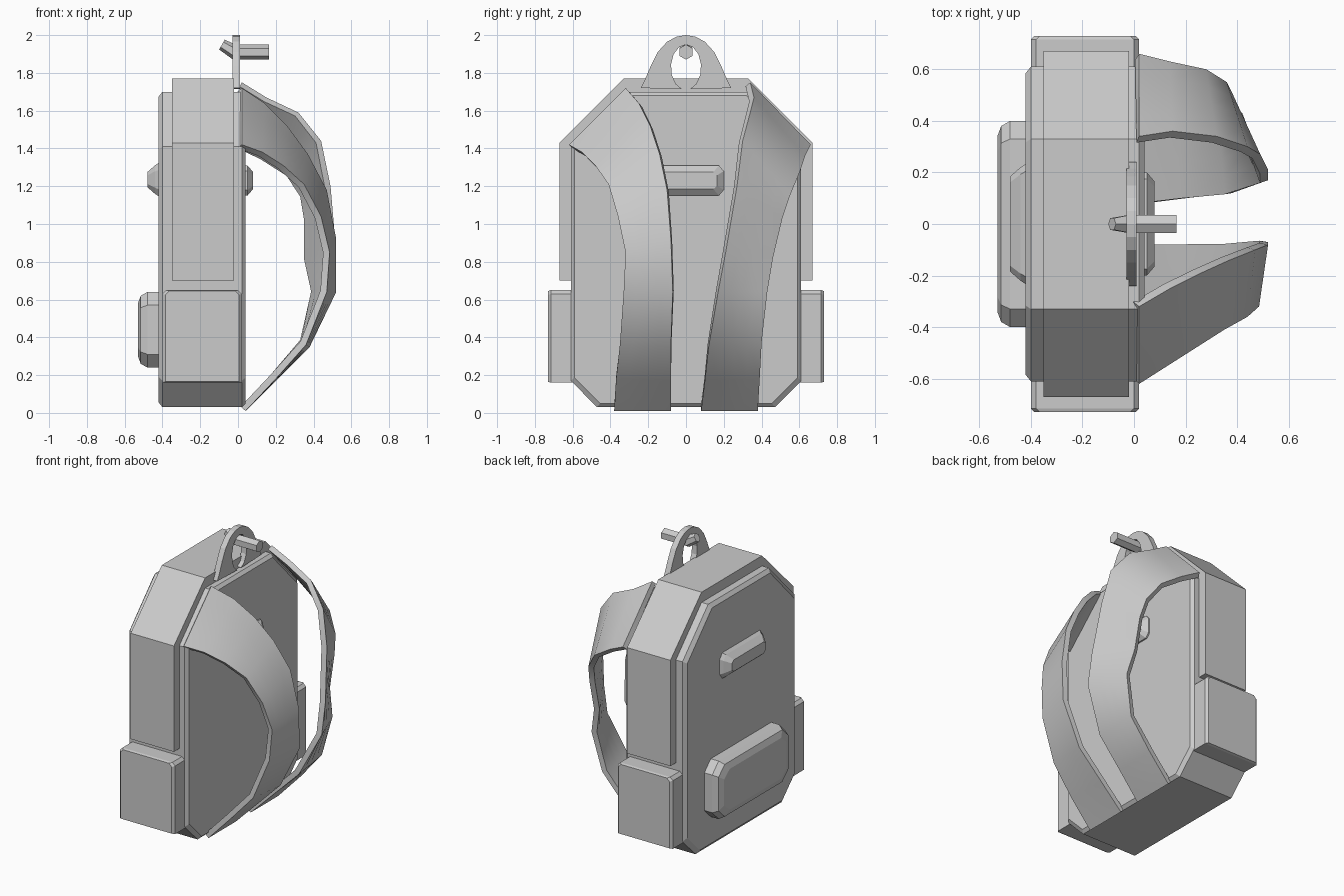
import bpy, bmesh, math

if "Cube" in bpy.data.objects:
    bpy.data.objects.remove(bpy.data.objects["Cube"])

grey = bpy.data.materials.new("light grey")
grey.diffuse_color = (0.6, 0.6, 0.6, 1)
grey.use_nodes = True
grey.node_tree.nodes["Principled BSDF"].inputs["Base Color"].default_value = grey.diffuse_color


def finish(bm, name, smooth=False):
    bmesh.ops.recalc_face_normals(bm, faces=bm.faces)
    me = bpy.data.meshes.new(name)
    bm.to_mesh(me)
    bm.free()
    me.materials.append(grey)
    ob = bpy.data.objects.new(name, me)
    bpy.context.collection.objects.link(ob)
    if smooth:
        bpy.ops.object.select_all(action='DESELECT')
        ob.select_set(True)
        bpy.context.view_layer.objects.active = ob
        bpy.ops.object.shade_smooth_by_angle(angle=math.radians(35))
    return ob


def loft(name, rings):
    """Closed solid through rings of 3D points."""
    bm = bmesh.new()
    vs = [[bm.verts.new(p) for p in r] for r in rings]
    n = len(vs[0])
    for a, b in zip(vs, vs[1:]):
        for i in range(n):
            j = (i + 1) % n
            bm.faces.new((a[i], a[j], b[j], b[i]))
    bm.faces.new(vs[0])
    bm.faces.new(vs[-1][::-1])
    return finish(bm, name)


def slab(name, half, steps):
    """Mirror a (y, z) half outline and loft it along x; steps are (x, inset)."""
    prof = half + [(-y, z) for y, z in reversed(half)]
    zs = [z for _, z in prof]
    zc, h = (max(zs) + min(zs)) / 2, (max(zs) - min(zs)) / 2
    w = max(y for y, _ in prof)
    return loft(name, [[(x, y * (1 - d / w), zc + (z - zc) * (1 - d / h))
                        for y, z in prof] for x, d in steps])


# main body with bevelled front and back panels
slab("bag_body", [(0.47, 0.03), (0.61, 0.17), (0.61, 1.41), (0.33, 1.70)],
     [(-0.42, 0.025), (-0.40, 0), (0.02, 0), (0.04, 0.02)])

# raised shell wrapping the top and sides
slab("top_shell", [(0.67, 0.70), (0.67, 1.43), (0.33, 1.77)],
     [(-0.35, 0), (-0.02, 0)])

# front pocket
slab("front_pocket", [(0.33, 0.24), (0.40, 0.31), (0.40, 0.57), (0.33, 0.64)],
     [(-0.41, 0), (-0.48, 0), (-0.515, 0.02), (-0.53, 0.06)])

# padded bars on the front and back
slab("front_bar", [(0.21, 1.14), (0.24, 1.18), (0.24, 1.29), (0.21, 1.33)],
     [(-0.41, 0), (-0.44, 0.02), (-0.48, 0.055)])
slab("back_bar", [(0.175, 1.15), (0.20, 1.18), (0.20, 1.28), (0.175, 1.31)],
     [(0.03, 0), (0.05, 0), (0.08, 0.035)])

# side pockets
for side, label in ((1, "left"), (-1, "right")):
    b = 0.02
    rings = []
    for y, d in ((0.58, 0), (0.715, 0), (0.73, 0.015)):
        x0, x1, z0, z1 = -0.40 + d, 0.02 - d, 0.16 + d / 3, 0.65 - d / 3
        rings.append([(x, side * y, z) for x, z in (
            (x0, z0), (x1, z0), (x1, z1 - b), (x1 - b, z1),
            (x0 + b, z1), (x0, z1 - b))])
    loft("side_pocket_" + label, rings)

# carry loop
outer = [(0.24, 1.72), (0.215, 1.77), (0.185, 1.84), (0.15, 1.91),
         (0.10, 1.965), (0.05, 1.992), (0, 2.0)]
outer += [(-y, z) for y, z in reversed(outer[:-1])]
n = len(outer) - 1
inner = [(0.08 * math.cos(a), 1.83 + 0.12 * math.sin(a))
         for a in (math.radians(-75 + 330 * i / n) for i in range(n + 1))]
bm = bmesh.new()
rows = [[bm.verts.new((x, y, z)) for y, z in pts]
        for x, pts in ((-0.03, outer), (0.01, outer), (0.01, inner), (-0.03, inner))]
for k in range(4):
    a, c = rows[k], rows[(k + 1) % 4]
    for i in range(n):
        bm.faces.new((a[i], a[i + 1], c[i + 1], c[i]))
for i in (0, n):
    bm.faces.new([r[i] for r in rows])
finish(bm, "carry_loop")

# hexagonal peg through the loop, with a bent tapered tip
hexa = [math.radians(60 * i) for i in range(6)]
loft("loop_peg", [[(x + t * math.cos(a), r * math.sin(a), z + r * math.cos(a))
                   for a in hexa]
                  for x, z, r, t in ((0.165, 1.91, 0.04, 0), (-0.02, 1.91, 0.04, 0.006),
                                     (-0.085, 1.95, 0.026, 0.015))])

# shoulder straps: inner and outer edge paths, then thickness
strap_left = (
    [(0.02, .34, 1.75), (0.15, .36, 1.67), (0.32, .34, 1.59), (0.44, .30, 1.44),
     (0.49, .27, 1.20), (0.52, .21, .85), (0.52, .17, .64), (0.38, .12, .35),
     (0.20, .10, .17), (0.04, .08, .01)],
    [(0.02, .66, 1.42), (0.14, .63, 1.36), (0.28, .60, 1.27), (0.36, .55, 1.15),
     (0.38, .51, 1.03), (0.38, .46, .82), (0.42, .43, .64), (0.36, .40, .37),
     (0.20, .39, .18), (0.04, .38, .01)])
strap_right = (
    [(0.02, -.32, 1.72), (0.14, -.25, 1.64), (0.26, -.19, 1.52), (0.37, -.14, 1.37),
     (0.47, -.10, 1.18), (0.52, -.08, .92), (0.52, -.07, .64), (0.38, -.08, .35),
     (0.20, -.08, .17), (0.04, -.08, .01)],
    [(0.02, -.62, 1.42), (0.13, -.55, 1.38), (0.24, -.48, 1.31), (0.35, -.41, 1.21),
     (0.44, -.36, 1.04), (0.485, -.32, .85), (0.47, -.33, .64), (0.36, -.35, .36),
     (0.20, -.37, .18), (0.04, -.38, .01)])
for label, (ins, out) in (("left", strap_left), ("right", strap_right)):
    bm = bmesh.new()
    cols = 4
    grid = [[bm.verts.new([p + (q - p) * k / cols for p, q in zip(a, b)])
             for k in range(cols + 1)] for a, b in zip(ins, out)]
    for r, s in zip(grid, grid[1:]):
        for k in range(cols):
            bm.faces.new((r[k], r[k + 1], s[k + 1], s[k]))
    bmesh.ops.recalc_face_normals(bm, faces=bm.faces)
    bm.normal_update()
    if sum(f.normal.x for f in bm.faces) < 0:
        bmesh.ops.reverse_faces(bm, faces=bm.faces)
    bm.normal_update()
    # inner skin, offset against the surface normal
    offs = {v: bm.verts.new(v.co - v.normal * 0.035) for r in grid for v in r}
    for f in list(bm.faces):
        bm.faces.new([offs[v] for v in reversed(f.verts)])
    rim = ([r[0] for r in grid] + grid[-1][1:] +
           [r[-1] for r in reversed(grid[:-1])] + grid[0][-2:0:-1])
    for a, b in zip(rim, rim[1:] + rim[:1]):
        bm.faces.new((a, b, offs[b], offs[a]))
    low = min(v.co.z for v in bm.verts)
    for v in bm.verts:
        v.co.z = max(v.co.z, 0.0)
    finish(bm, "shoulder_strap_" + label, smooth=True)
